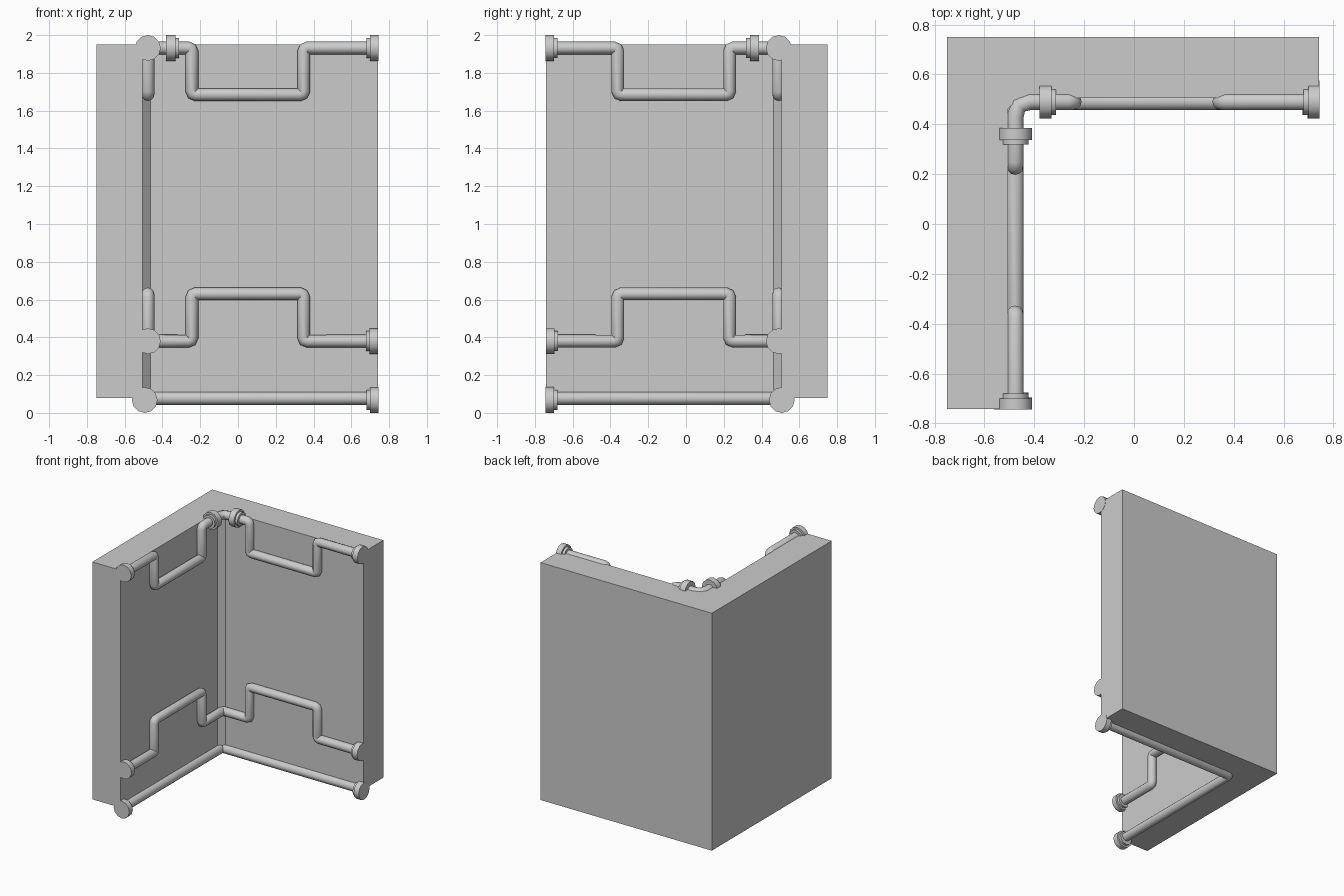
import bpy, bmesh, math
from mathutils import Vector

if "Cube" in bpy.data.objects:
    bpy.data.objects.remove(bpy.data.objects["Cube"])

R = 0.034            # pipe radius
END = 0.744          # outer end of the pipe runs


def finish(ob, angle=35):
    bpy.ops.object.select_all(action='DESELECT')
    ob.select_set(True)
    bpy.context.view_layer.objects.active = ob
    bpy.ops.object.shade_smooth_by_angle(angle=math.radians(angle))


def mesh_object(name, bm):
    bmesh.ops.recalc_face_normals(bm, faces=bm.faces)
    me = bpy.data.meshes.new(name)
    bm.to_mesh(me)
    bm.free()
    ob = bpy.data.objects.new(name, me)
    bpy.context.collection.objects.link(ob)
    return ob


def round_corners(pts, d):
    """Replace every inner corner by a short bend."""
    pts = [Vector(p) for p in pts]
    out = [pts[0]]
    for a, b, c in zip(pts, pts[1:], pts[2:]):
        p, q = b + (a - b).normalized() * d, b + (c - b).normalized() * d
        out += [p, (p + q) * 0.25 + b * 0.5, q]
    return out + [pts[-1]]


def pipe(name, pts, bend=0.02):
    cu = bpy.data.curves.new(name, 'CURVE')
    cu.dimensions = '3D'
    cu.bevel_depth = R
    cu.bevel_resolution = 4
    cu.use_fill_caps = True
    sp = cu.splines.new('POLY')
    path = round_corners(pts, bend)
    sp.points.add(len(path) - 1)
    for p, co in zip(sp.points, path):
        p.co = (*co, 1)
    ob = bpy.data.objects.new(name, cu)
    bpy.context.collection.objects.link(ob)
    bpy.ops.object.select_all(action='DESELECT')
    ob.select_set(True)
    bpy.context.view_layer.objects.active = ob
    bpy.ops.object.convert(target='MESH')
    finish(bpy.context.view_layer.objects.active, 50)


def flange(name, pos, direction, wide=0.044):
    """Stepped collar: wide disc at pos, narrow step further along direction."""
    prof = [(0, 0), (0.068, 0), (0.068, wide), (0.053, wide),
            (0.053, wide + 0.02), (0, wide + 0.02)]
    bm = bmesh.new()
    vs = [bm.verts.new((r, 0, z)) for r, z in prof]
    es = [bm.edges.new(e) for e in zip(vs, vs[1:])]
    bmesh.ops.spin(bm, geom=vs + es, cent=(0, 0, 0), axis=(0, 0, 1),
                   angle=math.tau, steps=12)
    bmesh.ops.remove_doubles(bm, verts=bm.verts, dist=1e-4)
    ob = mesh_object(name, bm)
    ob.location = pos
    ob.rotation_euler = Vector(direction).to_track_quat('Z', 'Y').to_euler()
    finish(ob)


# L-shaped wall with a chamfered inner corner
outline = [(-0.75, 0.75), (-0.75, -0.742), (-0.505, -0.742), (-0.505, 0.463),
           (-0.463, 0.505), (0.742, 0.505), (0.742, 0.75)]
bm = bmesh.new()
face = bm.faces.new([bm.verts.new((x, y, 0.08)) for x, y in outline])
ext = bmesh.ops.extrude_face_region(bm, geom=[face])
bmesh.ops.translate(bm, vec=(0, 0, 1.87),
                    verts=[v for v in ext['geom'] if isinstance(v, bmesh.types.BMVert)])
mesh_object("corner_wall", bm)

PX, PY = -0.477, 0.491   # pipe centre lines on the left and back wall


def back(u, z):
    return (u, PY, z)


def left(u, z):
    return (PX, -u - 0.013, z)


def jog(side, z, z2):
    """Square detour of a run, listed from the outer end inwards."""
    return [side(0.348, z), side(0.348, z2), side(-0.244, z2), side(-0.244, z)]


TOP, MID, LOW = 1.932, 0.38, 0.068

# middle run, passing through the corner
pipe("middle_pipe", [(END - 0.01, PY, MID)] + jog(back, MID, 0.63) + [(PX, PY, MID)]
     + jog(left, MID, 0.63)[::-1] + [(PX, -END + 0.01, MID)])

# bottom run, set slightly deeper
BX, BY = -0.494, 0.507
pipe("bottom_pipe", [(END - 0.01, BY, 0.077), (BX, BY, 0.077), (BX, -END + 0.01, 0.077)])

# top runs, and the elbow joining them
pipe("top_back_pipe", [(END - 0.01, PY, TOP)] + jog(back, TOP, 1.685) + [(-0.37, PY, TOP)])
pipe("top_left_pipe", [(PX, -END + 0.01, TOP)] + jog(left, TOP, 1.685) + [(PX, 0.375, TOP)])
pipe("top_elbow", [(-0.36, PY, TOP), (PX, PY, TOP), (PX, 0.37, TOP)], 0.06)
flange("elbow_collar_back", (-0.38, PY, TOP), (1, 0, 0), 0.048)
flange("elbow_collar_left", (PX, 0.386, TOP), (0, -1, 0), 0.048)

# end flanges
for label, x, y, z, e in (("top", PX, PY, TOP, END), ("middle", PX, PY, MID, 0.741),
                          ("bottom", BX, BY, LOW, END)):
    flange(label + "_end_flange_back", (e, y, z), (-1, 0, 0))
    flange(label + "_end_flange_left", (x, -e, z), (0, 1, 0))
